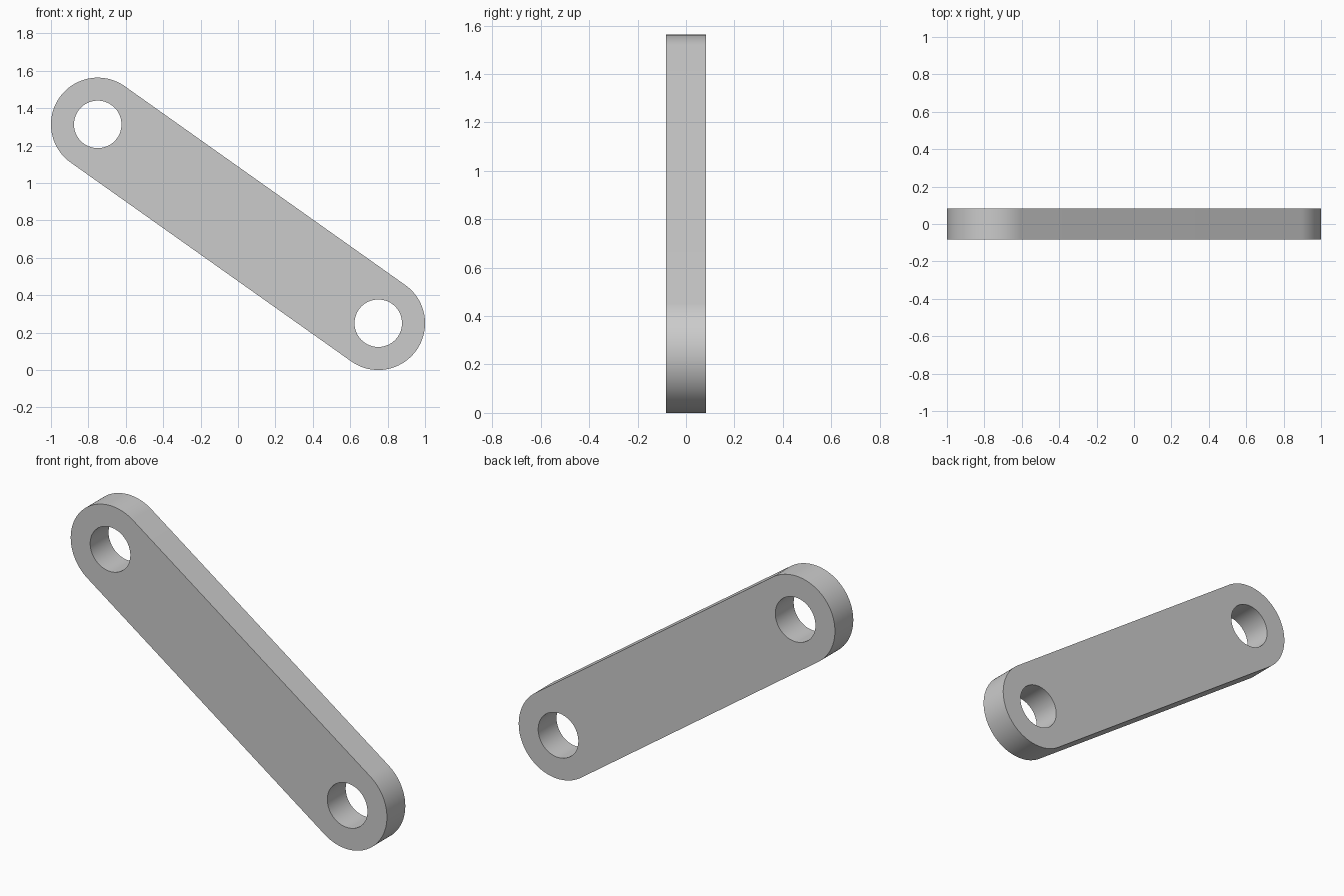
import bpy, bmesh
from math import pi, cos, sin, atan2
from mathutils import Vector

if "Cube" in bpy.data.objects:
    bpy.data.objects.remove(bpy.data.objects["Cube"])

UPPER, LOWER = (-0.75, 1.313), (0.75, 0.25)   # pivot centres in x, z
END_R, HOLE_R, HALF_T, SEG = 0.25, 0.127, 0.083, 64


def arc(centre, radius, start, sweep, count):
    return [Vector((centre[0] + radius * cos(start + sweep * i / count), -HALF_T,
                    centre[1] + radius * sin(start + sweep * i / count)))
            for i in range(count + 1)]


def add_loop(bm, points):
    verts = [bm.verts.new(p) for p in points]
    return [bm.edges.new((v, verts[i - 1])) for i, v in enumerate(verts)]


bm = bmesh.new()

# Rounded outline with tangent straight sides
angle = atan2(LOWER[1] - UPPER[1], LOWER[0] - UPPER[0])
edges = add_loop(bm, arc(UPPER, END_R, angle + pi / 2, pi, SEG)
                 + arc(LOWER, END_R, angle - pi / 2, pi, SEG))

# Pivot holes
for centre in (UPPER, LOWER):
    edges += add_loop(bm, arc(centre, HOLE_R, 0, 2 * pi, SEG)[:-1])

# Fill the profile and give it thickness
bmesh.ops.triangle_fill(bm, edges=edges, use_beauty=True, use_dissolve=False,
                        normal=(0, -1, 0))
result = bmesh.ops.extrude_face_region(bm, geom=bm.faces[:], use_keep_orig=True)
bmesh.ops.translate(bm, vec=(0, 2 * HALF_T, 0),
                    verts=[g for g in result["geom"] if isinstance(g, bmesh.types.BMVert)])
bmesh.ops.recalc_face_normals(bm, faces=bm.faces[:])

mesh = bpy.data.meshes.new("link_bar")
bm.to_mesh(mesh)
bm.free()
link = bpy.data.objects.new("link_bar", mesh)
bpy.context.collection.objects.link(link)

# Smooth rounded walls, sharp rims
bpy.context.view_layer.objects.active = link
link.select_set(True)
bpy.ops.object.shade_smooth_by_angle(angle=pi / 6)
